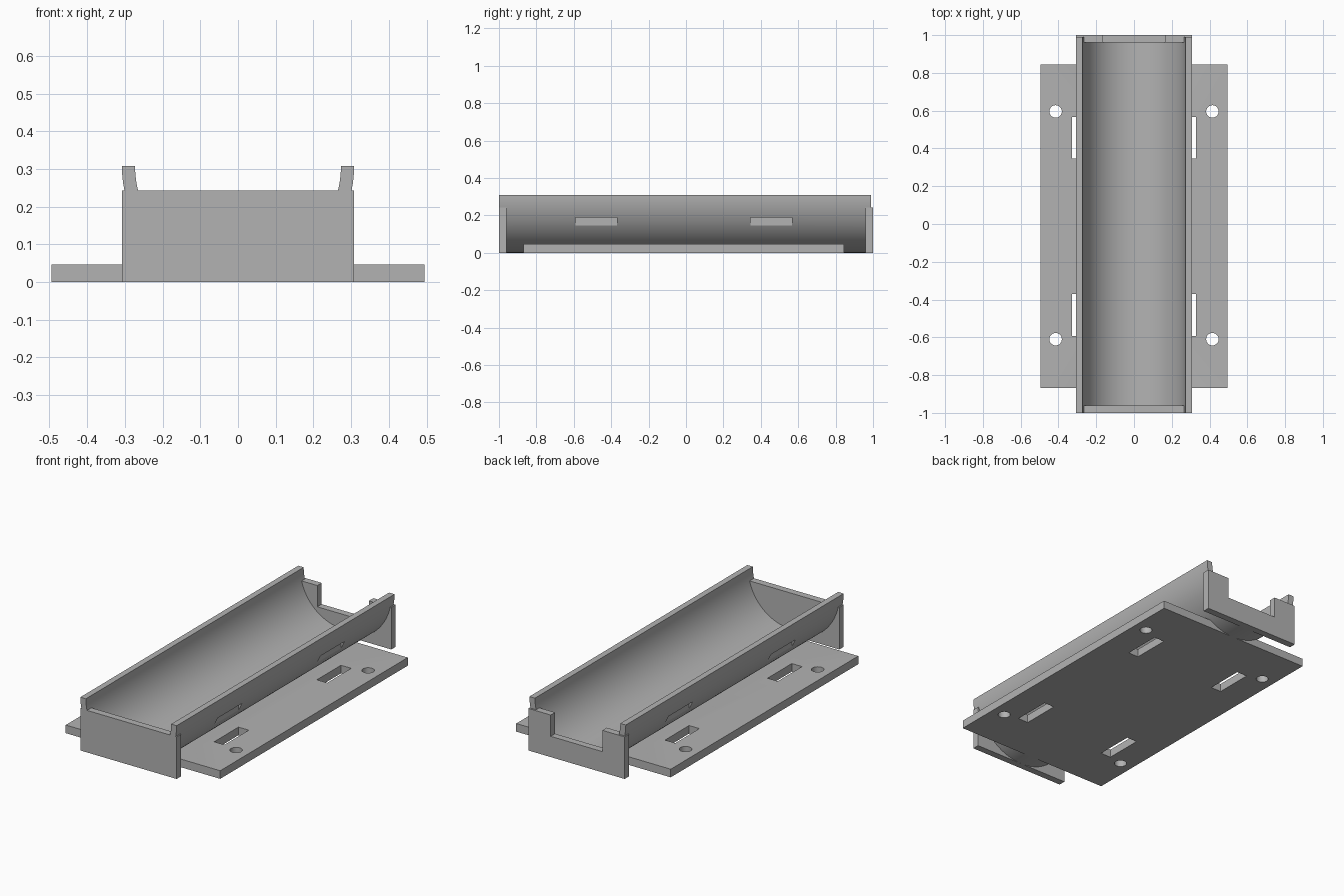
import bpy, bmesh, math
from mathutils import Matrix, Vector

if "Cube" in bpy.data.objects:
    bpy.data.objects.remove(bpy.data.objects["Cube"], do_unlink=True)

OUTER, INNER = 0.308, 0.273          # trough radii; the axis sits at z = OUTER
FRONT, BACK = -1.0, 0.99             # trough ends

grey = bpy.data.materials.new("plain grey")
grey.use_nodes = True
colour = (0.45, 0.45, 0.45, 1)
grey.diffuse_color = colour
next(n for n in grey.node_tree.nodes
     if n.type == 'BSDF_PRINCIPLED').inputs["Base Color"].default_value = colour


def make(name, bm):
    bmesh.ops.recalc_face_normals(bm, faces=bm.faces)
    mesh = bpy.data.meshes.new(name)
    bm.to_mesh(mesh)
    bm.free()
    mesh.materials.append(grey)
    obj = bpy.data.objects.new(name, mesh)
    bpy.context.collection.objects.link(obj)
    return obj


def box(name, low, high):
    bm = bmesh.new()
    low, high = Vector(low), Vector(high)
    bmesh.ops.create_cube(bm, size=1, matrix=Matrix.Translation((low + high) / 2)
                          @ Matrix.Diagonal((*(high - low), 1)))
    return make(name, bm)


def cylinder(name, radius, depth, centre, turn=0, sides=32):
    bm = bmesh.new()
    bmesh.ops.create_cone(bm, cap_ends=True, segments=sides, radius1=radius,
                          radius2=radius, depth=depth,
                          matrix=Matrix.Translation(centre) @ Matrix.Rotation(turn, 4, 'X'))
    return make(name, bm)


def select(obj):
    bpy.ops.object.select_all(action='DESELECT')
    obj.select_set(True)
    bpy.context.view_layer.objects.active = obj


def cut(obj, cutter):
    cutter.hide_render = True
    mod = obj.modifiers.new("cut", 'BOOLEAN')
    mod.operation, mod.solver, mod.object = 'DIFFERENCE', 'EXACT', cutter
    select(obj)
    bpy.ops.object.modifier_apply(modifier=mod.name)
    bpy.data.objects.remove(cutter, do_unlink=True)


# Half-pipe trough
steps = 64
angles = [math.pi + math.pi * i / steps for i in range(steps + 1)]
profile = [(r * math.cos(a), OUTER + r * math.sin(a))
           for r, arc in ((OUTER, angles), (INNER, angles[::-1])) for a in arc]
bm = bmesh.new()
face = bm.faces.new([bm.verts.new((x, FRONT, z)) for x, z in profile])
ext = bmesh.ops.extrude_face_region(bm, geom=[face])
bmesh.ops.translate(bm, vec=(0, BACK - FRONT, 0),
                    verts=[v for v in ext["geom"] if isinstance(v, bmesh.types.BMVert)])
trough = make("trough", bm)

# Mounting plate, hollowed where the trough runs through it
plate = box("mounting_plate", (-0.494, -0.868, 0), (0.494, 0.845, 0.047))
cut(plate, cylinder("core", 0.29, 3, (0, 0, OUTER), math.pi / 2, 128))

# Strap slots through the plate and into the trough sides, and screw holes
for side in (-1, 1):
    for y0, y1 in ((-0.592, -0.37), (0.346, 0.566)):
        xs = sorted((side * 0.262, side * 0.328))
        for part in (plate, trough):
            cut(part, box("slot", (xs[0], y0, -0.1), (xs[1], y1, 0.19)))
    for y in (-0.61, 0.596):
        cut(plate, cylinder("screw_hole", 0.033, 0.3, (side * 0.415, y, 0)))

# End walls, the back one notched
front_wall = box("front_wall", (-OUTER, -1, 0), (OUTER, -0.96, 0.243))
back_wall = box("back_wall", (-OUTER, 0.96, 0), (OUTER, 1, 0.243))
cut(back_wall, box("notch", (-0.165, 0.9, 0.12), (0.165, 1.1, 0.4)))

for part in (trough, plate):
    select(part)
    bpy.ops.object.shade_smooth_by_angle(angle=math.radians(30))
